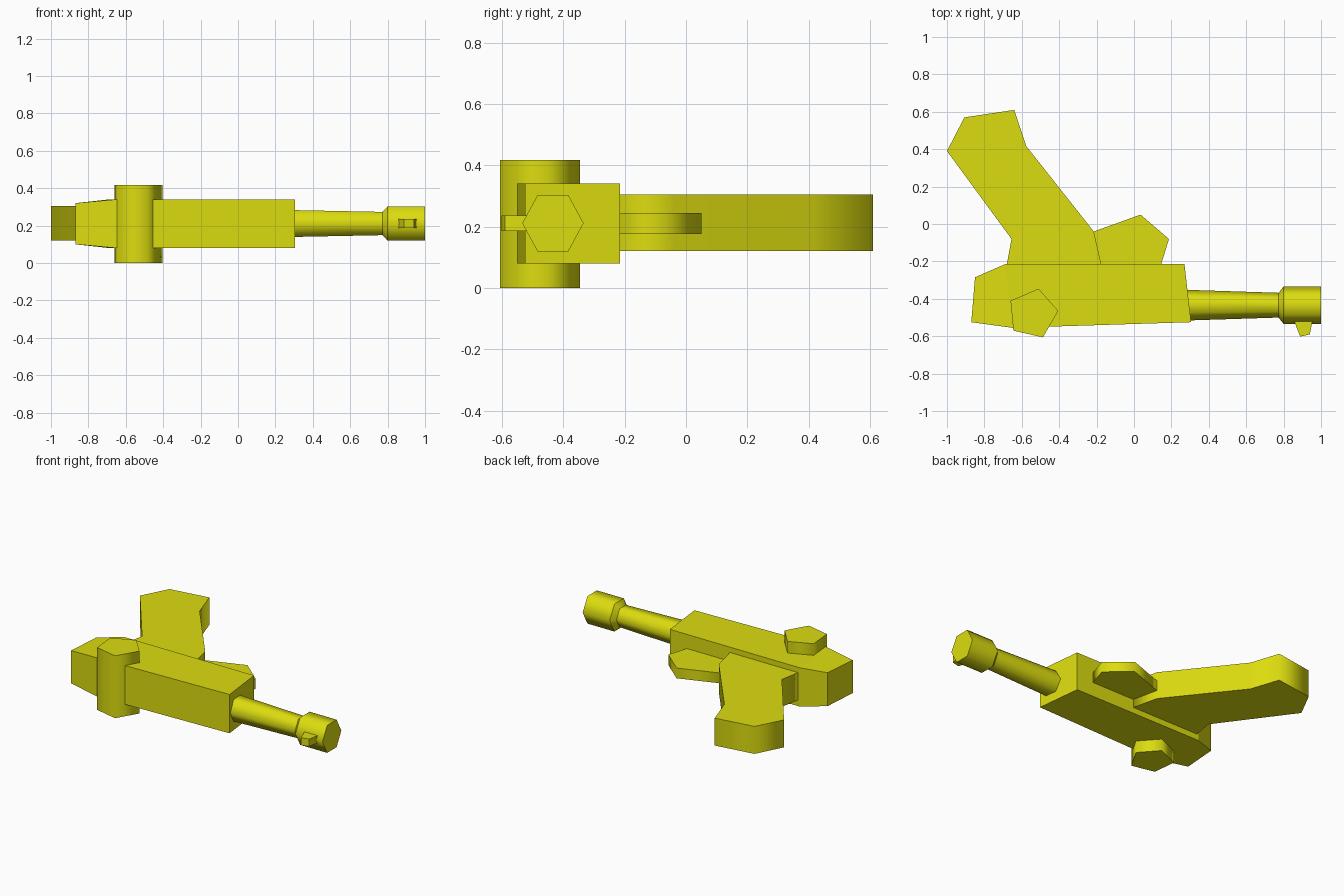
import bpy, bmesh, math

if "Cube" in bpy.data.objects:
    bpy.data.objects.remove(bpy.data.objects["Cube"])

yellow = bpy.data.materials.new("yellow plastic")
yellow.diffuse_color = (0.72, 0.72, 0.005, 1)
yellow.use_nodes = True
yellow.node_tree.nodes["Principled BSDF"].inputs["Base Color"].default_value = yellow.diffuse_color


def finish(name, bm, smooth):
    """Close up a part; smooth sides keep crisp rims around flat caps."""
    bmesh.ops.recalc_face_normals(bm, faces=bm.faces)
    for f in bm.faces:
        f.smooth = smooth and f.material_index == 0
    for e in bm.edges:
        e.smooth = len({f.material_index for f in e.link_faces}) == 1
    for f in bm.faces:
        f.material_index = 0
    me = bpy.data.meshes.new(name)
    bm.to_mesh(me)
    bm.free()
    me.materials.append(yellow)
    ob = bpy.data.objects.new(name, me)
    bpy.context.collection.objects.link(ob)
    return ob


def loft(name, rings, smooth=True):
    """Join matching rings of points and cap both ends."""
    bm = bmesh.new()
    loops = [[bm.verts.new(p) for p in ring] for ring in rings]
    n = len(loops[0])
    for a, b in zip(loops, loops[1:]):
        for i in range(n):
            j = (i + 1) % n
            bm.faces.new((a[i], a[j], b[j], b[i]))
    for cap in (loops[0], loops[-1]):
        bm.faces.new(cap).material_index = 1  # temporary cap tag
    return finish(name, bm, smooth)


def prism(name, pts, z0, z1, smooth=True):
    return loft(name, [[(x, y, z) for x, y in pts] for z in (z0, z1)], smooth)


def hexagon(x, ry, rz):
    """Six-sided ring around the barrel axis."""
    return [(x, -0.434 + ry * math.cos(i * math.pi / 3),
             0.211 + rz * math.sin(i * math.pi / 3) / math.sin(math.pi / 3))
            for i in range(6)]


# Body: outline with a slightly narrowed rear end
MID = 0.21
body_pts = [(-0.87, -0.525, 0.11), (-0.65, -0.555, 0.13), (0.305, -0.525, 0.13),
            (0.27, -0.215, 0.13), (-0.69, -0.215, 0.13), (-0.85, -0.285, 0.112)]
bm = bmesh.new()
lo = [bm.verts.new((x, y, MID - h)) for x, y, h in body_pts]
hi = [bm.verts.new((x, y, MID + h)) for x, y, h in body_pts]
for v in (lo, hi):
    bm.faces.new((v[0], v[1], v[4], v[5]))
    bm.faces.new((v[1], v[2], v[3], v[4]))
for i in range(6):
    j = (i + 1) % 6
    bm.faces.new((lo[i], lo[j], hi[j], hi[i]))
finish("body", bm, False)

# Grip
prism("grip", [(-0.68, -0.216), (-0.175, -0.216), (-0.215, -0.04), (-0.575, 0.415),
               (-0.64, 0.61), (-0.907, 0.57), (-1.0, 0.39), (-0.655, -0.08)],
      0.12, 0.304)

# Trigger guard
prism("trigger_guard", [(-0.175, -0.216), (0.145, -0.216), (0.187, -0.08),
                        (0.035, 0.05), (-0.215, -0.04)], 0.176, 0.245)

# Five-sided cross drum through the body
prism("cross_drum", [(-0.66, -0.41), (-0.51, -0.346), (-0.405, -0.465),
                     (-0.487, -0.606), (-0.645, -0.57)], 0.0, 0.418)

# Tapered barrel and muzzle with a short flare
loft("barrel", [hexagon(0.28, 0.082, 0.072), hexagon(0.78, 0.066, 0.062)])
loft("muzzle_flare", [hexagon(0.772, 0.065, 0.061), hexagon(0.8, 0.1, 0.092)])
loft("muzzle", [hexagon(0.8, 0.1, 0.092), hexagon(1.0, 0.1, 0.092)])

# Front sight under the muzzle
prism("front_sight", [(0.855, -0.515), (0.955, -0.515), (0.94, -0.59),
                      (0.888, -0.602)], 0.186, 0.236, False)
